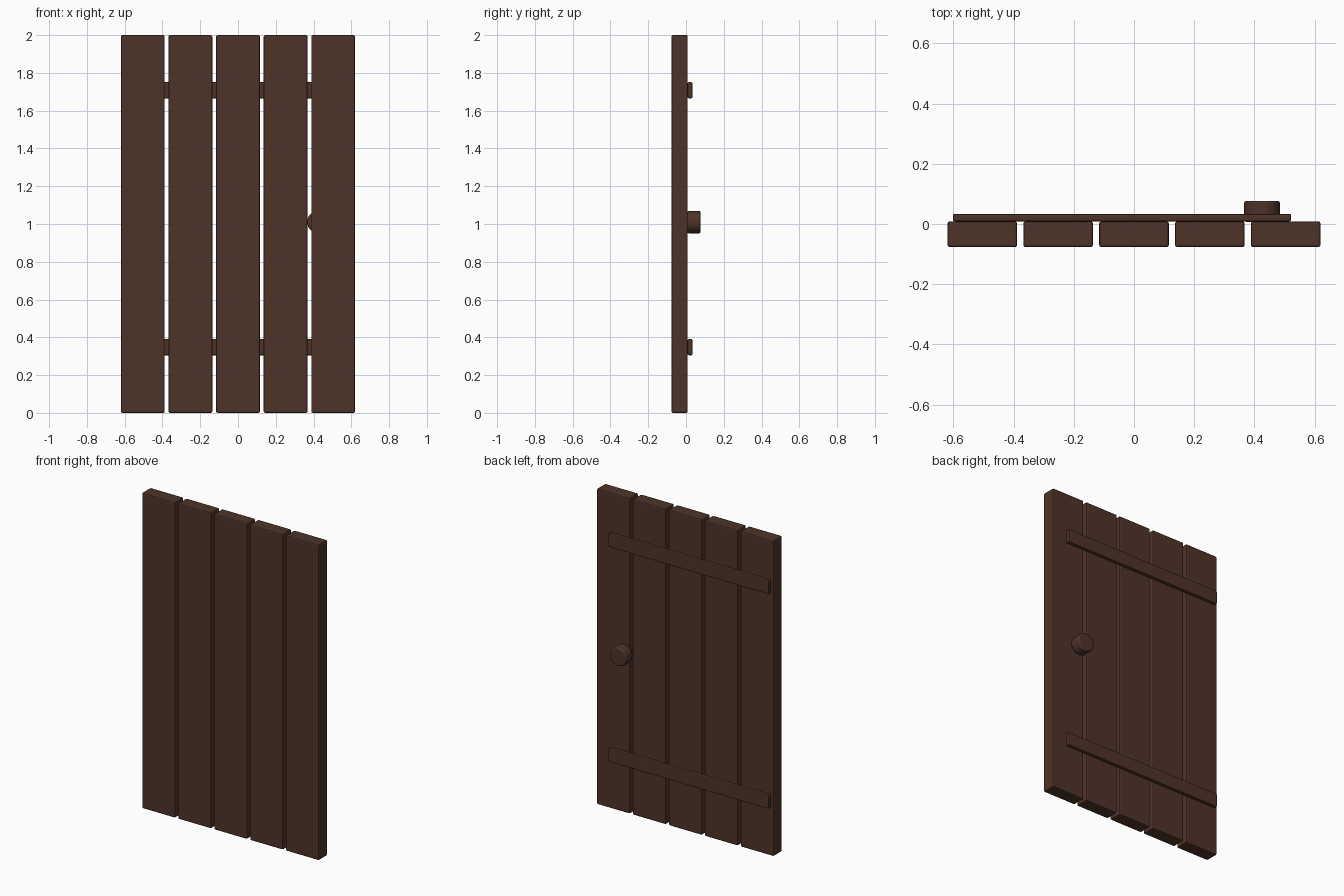
import bpy, math

if "Cube" in bpy.data.objects:
    bpy.data.objects.remove(bpy.data.objects["Cube"])

# Dark brown wood
wood = bpy.data.materials.new("dark_wood")
wood.diffuse_color = (0.075, 0.034, 0.022, 1)
wood.use_nodes = True
wood.node_tree.nodes["Principled BSDF"].inputs["Base Color"].default_value = wood.diffuse_color


def finish(ob, name, bevel, angle=30):
    ob.name = name
    ob.data.materials.append(wood)
    m = ob.modifiers.new("soft_edges", 'BEVEL')
    m.width = bevel
    m.segments = 2
    m.limit_method = 'ANGLE'
    m.angle_limit = math.radians(angle)
    return ob


def box(name, x0, x1, y0, y1, z0, z1, bevel):
    bpy.ops.mesh.primitive_cube_add(
        size=1, location=((x0 + x1) / 2, (y0 + y1) / 2, (z0 + z1) / 2))
    ob = bpy.context.object
    ob.scale = (x1 - x0, y1 - y0, z1 - z0)
    bpy.ops.object.transform_apply(location=False, rotation=False, scale=True)
    return finish(ob, name, bevel)


# Five vertical planks with narrow gaps
for i in range(5):
    cx = (i - 2) * 0.252
    box(f"plank_{i + 1}", cx - 0.116, cx + 0.116, -0.077, 0.009, 0, 2, 0.008)

# Two horizontal battens on the back
for name, z in (("lower_batten", 0.348), ("upper_batten", 1.708)):
    box(name, -0.602, 0.522, 0.009, 0.034, z - 0.043, z + 0.043, 0.006)

# Round knob on the back
bpy.ops.mesh.primitive_cylinder_add(
    vertices=12, radius=0.06, depth=0.07,
    location=(0.425, 0.042, 1.01), rotation=(math.pi / 2, 0, 0))
finish(bpy.context.object, "knob", 0.008, 45)
bpy.ops.object.shade_smooth_by_angle(angle=math.radians(35))
